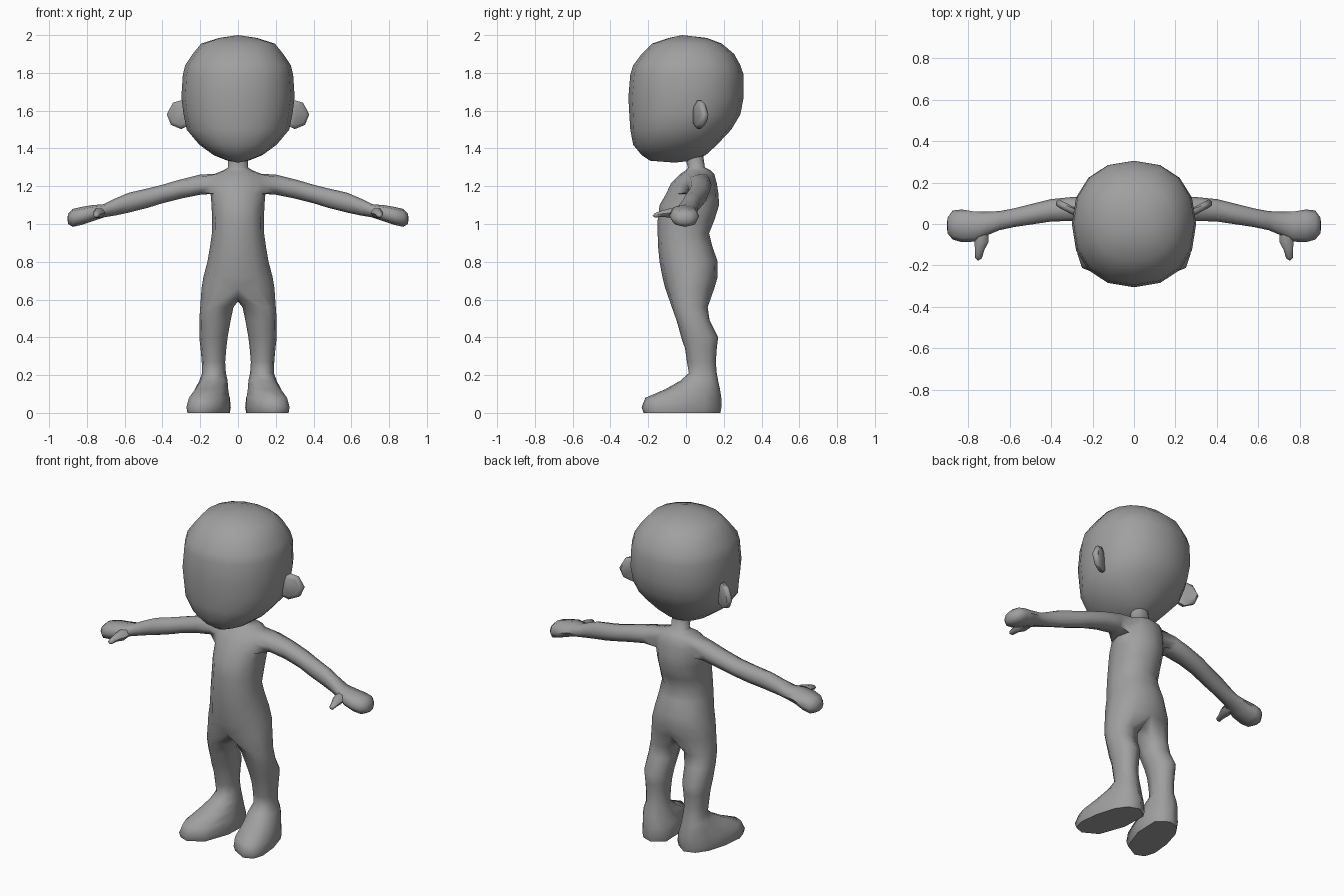
import bpy, bmesh, math

if "Cube" in bpy.data.objects:
    bpy.data.objects.remove(bpy.data.objects["Cube"])

skin = bpy.data.materials.new("plain_grey")
skin.diffuse_color = (0.35, 0.35, 0.35, 1)
skin.use_nodes = True
skin.node_tree.nodes["Principled BSDF"].inputs["Base Color"].default_value = skin.diffuse_color


def power(v, p):
    return math.copysign(abs(v) ** p, v) if abs(v) > 1e-6 else 0.0


def level_ring(bm, z, cx, hx, y0, y1, degrees, lean=0.0, p=0.9):
    """Horizontal ring of points; lean slides the front outward."""
    cy, hy = (y0 + y1) / 2, (y1 - y0) / 2
    out = []
    for d in degrees:
        c, s = (power(f(math.radians(d)), p) for f in (math.cos, math.sin))
        out.append(bm.verts.new((cx + hx * c - lean * s, cy + hy * s, z)))
    return out


def bridge(bm, a, b, closed=True, skip=()):
    n = len(a)
    for k in range(n if closed else n - 1):
        if k not in skip:
            j = (k + 1) % n
            bm.faces.new((a[k], a[j], b[j], b[k]))


def fan(bm, ring, tip, closed=True):
    v = bm.verts.new(tip)
    n = len(ring)
    for k in range(n if closed else n - 1):
        bm.faces.new((ring[k], ring[(k + 1) % n], v))


def finish(bm, name, angle=60):
    """Mirror the half mesh so that both sides are real geometry."""
    geom = bm.verts[:] + bm.edges[:] + bm.faces[:]
    bmesh.ops.mirror(bm, geom=geom, axis='X', merge_dist=0.0005)
    bmesh.ops.remove_doubles(bm, verts=bm.verts[:], dist=0.0002)
    bmesh.ops.recalc_face_normals(bm, faces=bm.faces[:])
    me = bpy.data.meshes.new(name)
    bm.to_mesh(me)
    bm.free()
    me.materials.append(skin)
    ob = bpy.data.objects.new(name, me)
    bpy.context.collection.objects.link(ob)
    bpy.ops.object.select_all(action='DESELECT')
    ob.select_set(True)
    bpy.context.view_layer.objects.active = ob
    bpy.ops.object.shade_smooth_by_angle(angle=math.radians(angle))
    return ob


# Body: torso and neck, half rings (z, half width, front y, back y)
bm = bmesh.new()
half = range(-90, 91, 30)
torso = [level_ring(bm, z, 0, hx, y0, y1, half) for z, hx, y0, y1 in (
    (.66, .193, -.11, .15), (.72, .183, -.125, .168), (.80, .162, -.14, .168),
    (.88, .148, -.148, .14), (.95, .138, -.15, .122), (1.02, .137, -.15, .15),
    (1.10, .14, -.14, .175), (1.16, .145, -.105, .172),
    (1.215, .145, -.08, .163), (1.265, .125, -.03, .15),
    (1.285, .075, 0, .13), (1.30, .052, .01, .10), (1.37, .052, -.01, .09))]
for r in range(len(torso) - 1):
    bridge(bm, torso[r], torso[r + 1], False, (2, 3) if r in (7, 8) else ())

# Arm and hand, grown from the shoulder opening (x, y range, z range)
lo, mid, hi = torso[7:10]
loop = [lo[2], lo[3], lo[4], mid[4], hi[4], hi[3], hi[2], mid[2]]
for x, y0, y1, z0, z1 in (
        (.20, .005, .135, 1.155, 1.262), (.30, .015, .13, 1.135, 1.237),
        (.40, .012, .12, 1.11, 1.208), (.48, 0, .10, 1.085, 1.188),
        (.58, -.015, .075, 1.06, 1.165), (.65, -.03, .062, 1.045, 1.135),
        (.71, -.055, .06, 1.035, 1.105), (.77, -.085, .06, 1.015, 1.10),
        (.83, -.088, .07, .995, 1.09), (.875, -.075, .065, .985, 1.08),
        (.90, -.045, .03, 1.0, 1.055)):
    ring = []
    for k in range(8):
        a = math.radians(225 + 45 * k)
        ring.append(bm.verts.new((x, (y0 + y1) / 2 + (y1 - y0) / 2 * power(math.cos(a), .85),
                                  (z0 + z1) / 2 + (z1 - z0) / 2 * power(math.sin(a), .85))))
    bridge(bm, loop, ring)
    loop = ring
fan(bm, loop, (.903, -.008, 1.028))

# Leg and foot, grown from the hip and crotch (z, centre, half width, y range, lean)
crotch = [bm.verts.new((0, y, z)) for y, z in ((.08, .615), (.02, .59), (-.05, .61))]
loop = torso[0] + crotch
around = list(half) + [135, 180, 225]
for z, cx, hx, y0, y1, lean in (
        (.56, .112, .088, -.075, .115, 0), (.49, .122, .083, -.05, .125, 0),
        (.40, .13, .075, -.025, .17, 0), (.34, .13, .068, -.005, .163, 0),
        (.27, .13, .062, .005, .158, 0), (.21, .127, .063, .015, .163, 0),
        (.17, .13, .075, -.03, .17, 0), (.125, .14, .088, -.11, .18, .015),
        (.08, .148, .103, -.215, .187, .035), (.03, .152, .110, -.235, .188, .04),
        (0, .152, .104, -.225, .182, .04)):
    ring = level_ring(bm, z, cx, hx, y0, y1, around, lean, .8 if z < .2 else .9)
    bridge(bm, loop, ring)
    loop = ring
bm.faces.new(loop)
finish(bm, "body")

# Thumbs (x, y, z, radius)
bm = bmesh.new()
loop = None
for x, y, z, r in ((.735, -.03, 1.06, .032), (.735, -.085, 1.058, .034),
                   (.745, -.125, 1.055, .023), (.75, -.165, 1.046, .016)):
    ring = [bm.verts.new((x + r * math.cos(k * math.pi / 3), y,
                          z + .85 * r * math.sin(k * math.pi / 3))) for k in range(6)]
    if loop:
        bridge(bm, loop, ring)
    loop = ring
fan(bm, loop, (.752, -.177, 1.043))
finish(bm, "thumbs")

# Head, half rings (z, half width, front y, back y)
bm = bmesh.new()
side = [-90 + 22.5 * k for k in range(9)]
head = [level_ring(bm, z, 0, hx, y0, y1, side) for z, hx, y0, y1 in (
    (1.335, .055, -.19, .03), (1.365, .13, -.235, .105), (1.42, .205, -.28, .165),
    (1.50, .272, -.295, .24), (1.58, .288, -.30, .288), (1.67, .30, -.305, .305),
    (1.79, .292, -.295, .305), (1.84, .28, -.28, .288), (1.90, .24, -.235, .255),
    (1.955, .195, -.18, .19), (1.985, .10, -.09, .11))]
for a, b in zip(head, head[1:]):
    bridge(bm, a, b, False)
fan(bm, head[0], (0, -.06, 1.325), False)
fan(bm, head[-1], (0, -.02, 2.0), False)
finish(bm, "head")

# Ears: thin rounded plates turned slightly back
bm = bmesh.new()
outline = ((.265, 1.52), (.30, 1.502), (.355, 1.525), (.377, 1.58),
           (.345, 1.642), (.30, 1.655), (.265, 1.63))
rings = []
for dy, s in ((-.02, .72), (-.009, 1), (.009, 1), (.02, .72)):
    rings.append([bm.verts.new((.32 + (x - .32) * s, .077 + dy + (x - .32) * .38,
                                1.58 + (z - 1.58) * s)) for x, z in outline])
for a, b in zip(rings, rings[1:]):
    bridge(bm, a, b)
bm.faces.new(rings[0])
bm.faces.new(rings[-1])
finish(bm, "ears")
